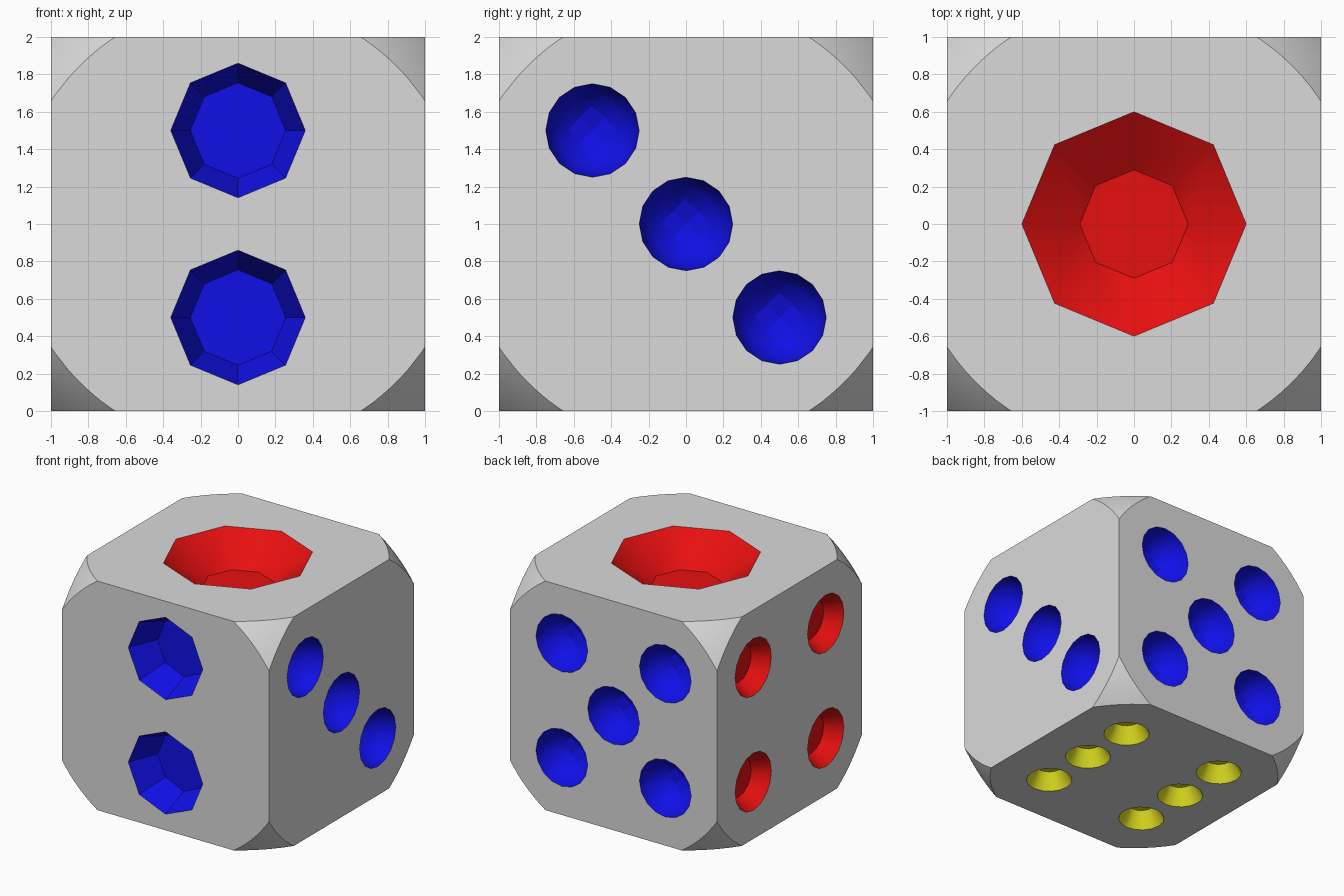
import bpy, bmesh, math
from mathutils import Matrix, Vector

if "Cube" in bpy.data.objects:
    bpy.data.objects.remove(bpy.data.objects["Cube"])


def material(name, rgb):
    m = bpy.data.materials.new(name)
    m.use_nodes = True
    m.diffuse_color = (*rgb, 1)
    m.node_tree.nodes["Principled BSDF"].inputs["Base Color"].default_value = (*rgb, 1)
    return m


MATERIALS = [material("light_grey", (0.7, 0.7, 0.7)),
             material("red", (0.8, 0.005, 0.005)),
             material("blue", (0.005, 0.005, 0.8)),
             material("yellow", (0.75, 0.75, 0.015))]
GREY, RED, BLUE, YELLOW = range(4)
CENTRE = Vector((0, 0, 1))


def make_object(name, bm):
    bmesh.ops.recalc_face_normals(bm, faces=bm.faces)
    mesh = bpy.data.meshes.new(name)
    bm.to_mesh(mesh)
    bm.free()
    for m in MATERIALS:
        mesh.materials.append(m)
    ob = bpy.data.objects.new(name, mesh)
    bpy.context.collection.objects.link(ob)
    return ob


def apply_boolean(ob, cutter, operation):
    cutter.hide_render = True
    mod = ob.modifiers.new("cut", 'BOOLEAN')
    mod.operation = operation
    mod.solver = 'EXACT'
    mod.object = cutter
    bpy.context.view_layer.objects.active = ob
    bpy.ops.object.modifier_apply(modifier=mod.name)
    bpy.data.objects.remove(cutter)


def face_matrix(normal, up, u, v):
    """Frame at a spot on a face: local z points out of the body."""
    n, up = Vector(normal), Vector(up)
    side = up.cross(n)
    rot = Matrix((side, up, n)).transposed().to_4x4()
    return Matrix.Translation(CENTRE + n + side * u + up * v) @ rot


def add_frustum(bm, matrix, colour, sides, rim, floor, depth):
    """Faceted pit: sloping wall and flat floor, with a collar above the face."""
    rings = []
    for radius, z in ((rim, 0.05), (rim, 0), (floor, -depth)):
        rings.append([bm.verts.new(matrix @ Vector((radius * math.cos(a), radius * math.sin(a), z)))
                      for a in (math.tau * i / sides for i in range(sides))])
    faces = [bm.faces.new(rings[0]), bm.faces.new(rings[-1])]
    for a, b in zip(rings, rings[1:]):
        for i in range(sides):
            j = (i + 1) % sides
            faces.append(bm.faces.new((a[i], a[j], b[j], b[i])))
    for f in faces:
        f.material_index = colour


def add_bowl(bm, matrix, colour, radius):
    """Round pit: a ball whose poles lie on a diagonal of the face."""
    tilt = Matrix.Rotation(math.pi / 4, 4, 'Z') @ Matrix.Rotation(math.pi / 2, 4, 'X')
    made = bmesh.ops.create_uvsphere(bm, u_segments=16, v_segments=8 * 2 // 2, radius=radius,
                                     matrix=matrix @ Matrix.Translation((0, 0, 0.002)) @ tilt)
    for f in {f for v in made["verts"] for f in v.link_faces}:
        f.material_index = colour


# Body: a cube with its corners rounded by a ball
bm = bmesh.new()
bmesh.ops.create_cube(bm, size=2, matrix=Matrix.Translation(CENTRE))
body = make_object("die_body", bm)
bm = bmesh.new()
bmesh.ops.create_uvsphere(bm, u_segments=96, v_segments=48, radius=1.56,
                          matrix=Matrix.Translation(CENTRE))
apply_boolean(body, make_object("corner_rounder", bm), 'INTERSECT')

# Pips on each face
X, Y, Z = Vector((1, 0, 0)), Vector((0, 1, 0)), Vector((0, 0, 1))
H = 0.5
corners = [(u, v) for u in (-H, H) for v in (-H, H)]
bm = bmesh.new()
add_frustum(bm, face_matrix(Z, Y, 0, 0), RED, 8, 0.6, 0.29, 0.24)
for v in (-H, H):
    add_frustum(bm, face_matrix(-Y, Z, 0, v), BLUE, 8, 0.36, 0.255, 0.255)
for t in (-H, 0, H):
    add_bowl(bm, face_matrix(X, Z, t, -t), BLUE, 0.25)
for u, v in corners:
    add_frustum(bm, face_matrix(-X, Z, u, v), RED, 16, 0.25, 0.17, 0.14)
for u, v in corners + [(0, 0)]:
    add_bowl(bm, face_matrix(Y, Z, u, v), BLUE, 0.25)
for u in (-H, H):
    for v in (-H, 0, H):
        add_frustum(bm, face_matrix(-Z, Y, u, v), YELLOW, 16, 0.19, 0.11, 0.14)
apply_boolean(body, make_object("pip_cutter", bm), 'DIFFERENCE')

# Smooth curves, crisp rims
bpy.ops.object.select_all(action='DESELECT')
body.select_set(True)
bpy.context.view_layer.objects.active = body
bpy.ops.object.shade_smooth_by_angle(angle=math.radians(30))

# Flat facets at the bottom of the round pits
for p in body.data.polygons:
    if p.material_index == BLUE and max(p.center.x, p.center.y) < 0.785:
        p.use_smooth = False
